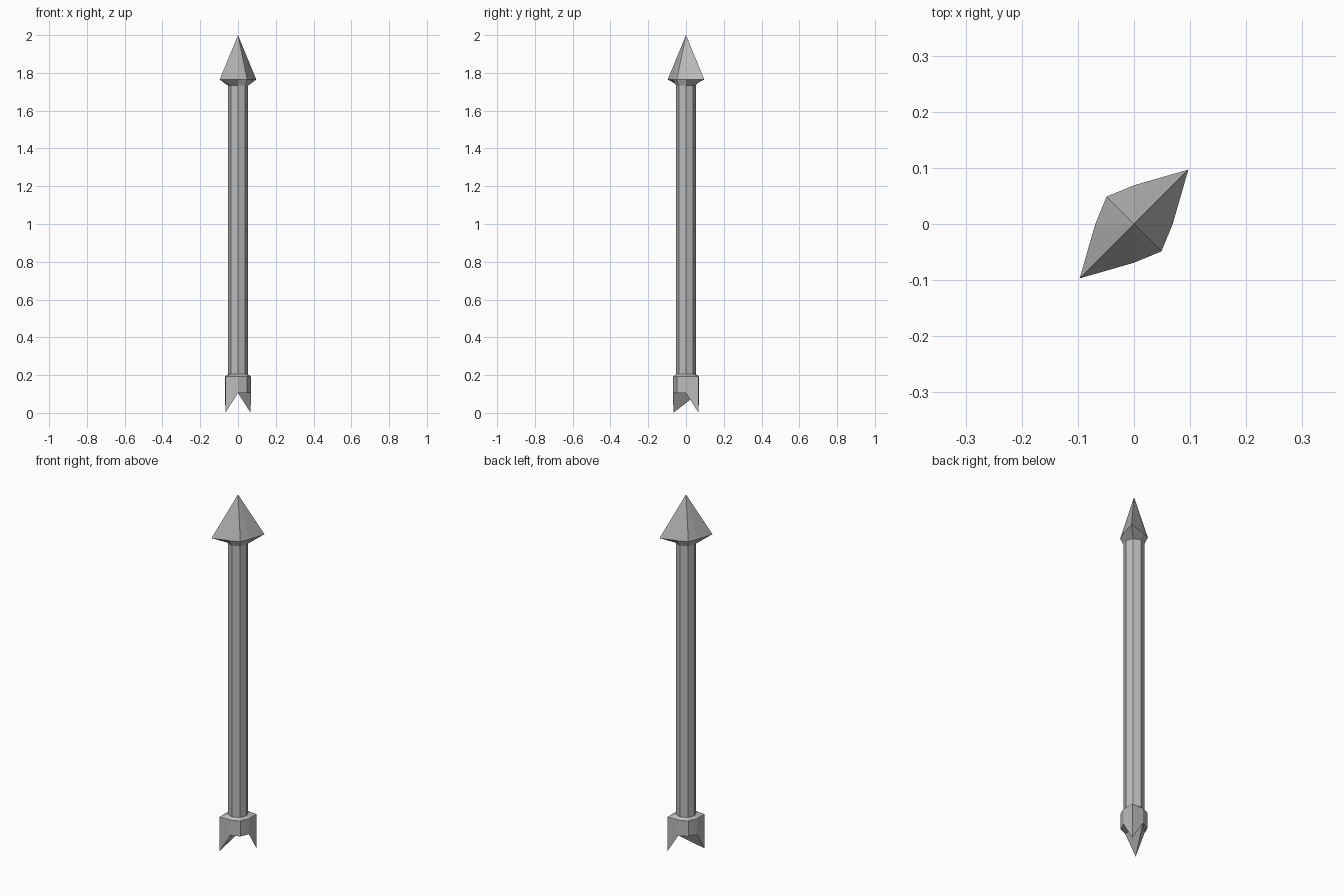
import bpy, bmesh
from math import cos, sin, radians

SIDES = 8
SHAFT_R = 0.053
COLLAR_Z, NECK_Z = 0.205, 1.732

cube = bpy.data.objects.get("Cube")
if cube:
    bpy.data.objects.remove(cube, do_unlink=True)

grey = bpy.data.materials.new("plain grey")
grey.use_nodes = True
COLOUR = (0.5, 0.5, 0.5, 1)
grey.diffuse_color = COLOUR
grey.node_tree.nodes["Principled BSDF"].inputs["Base Color"].default_value = COLOUR


def ring(bm, z, radius, wide=None, wide_z=None):
    """Octagon whose two corners on the x = y diagonal may be pulled out or down."""
    verts = []
    for i in range(SIDES):
        a = radians(45 * i)
        on_diagonal = i in (1, 5)
        r = wide if wide and on_diagonal else radius
        h = wide_z if wide_z is not None and on_diagonal else z
        verts.append(bm.verts.new((r * cos(a), r * sin(a), h)))
    return verts


def bridge(bm, low, high):
    for i in range(SIDES):
        j = (i + 1) % SIDES
        bm.faces.new((low[i], low[j], high[j], high[i]))


def finish(bm, name):
    mesh = bpy.data.meshes.new(name)
    bm.to_mesh(mesh)
    bm.free()
    mesh.materials.append(grey)
    obj = bpy.data.objects.new(name, mesh)
    bpy.context.collection.objects.link(obj)


# Octagonal shaft
bm = bmesh.new()
bridge(bm, ring(bm, COLLAR_Z, SHAFT_R), ring(bm, NECK_Z, SHAFT_R))
finish(bm, "shaft")

# Pointed head, stretched along one diagonal
bm = bmesh.new()
neck = ring(bm, NECK_Z, SHAFT_R)
rim = ring(bm, 1.765, 0.069, wide=0.137)
bridge(bm, neck, rim)
tip = bm.verts.new((0, 0, 2))
for i in range(SIDES):
    bm.faces.new((rim[i], rim[(i + 1) % SIDES], tip))
finish(bm, "arrow_head")

# Tail with two prongs hanging down on the same diagonal
bm = bmesh.new()
bottom = ring(bm, 0.105, 0.068, wide=0.095, wide_z=0)
shoulder = ring(bm, 0.192, 0.068, wide=0.095)
bridge(bm, bottom, shoulder)
bridge(bm, shoulder, ring(bm, COLLAR_Z, SHAFT_R))
# Notched underside between the prongs
for tri in ((0, 2, 1), (2, 5, 4), (2, 4, 3), (2, 6, 5), (0, 6, 2), (0, 7, 6)):
    bm.faces.new([bottom[i] for i in tri])
finish(bm, "forked_tail")
